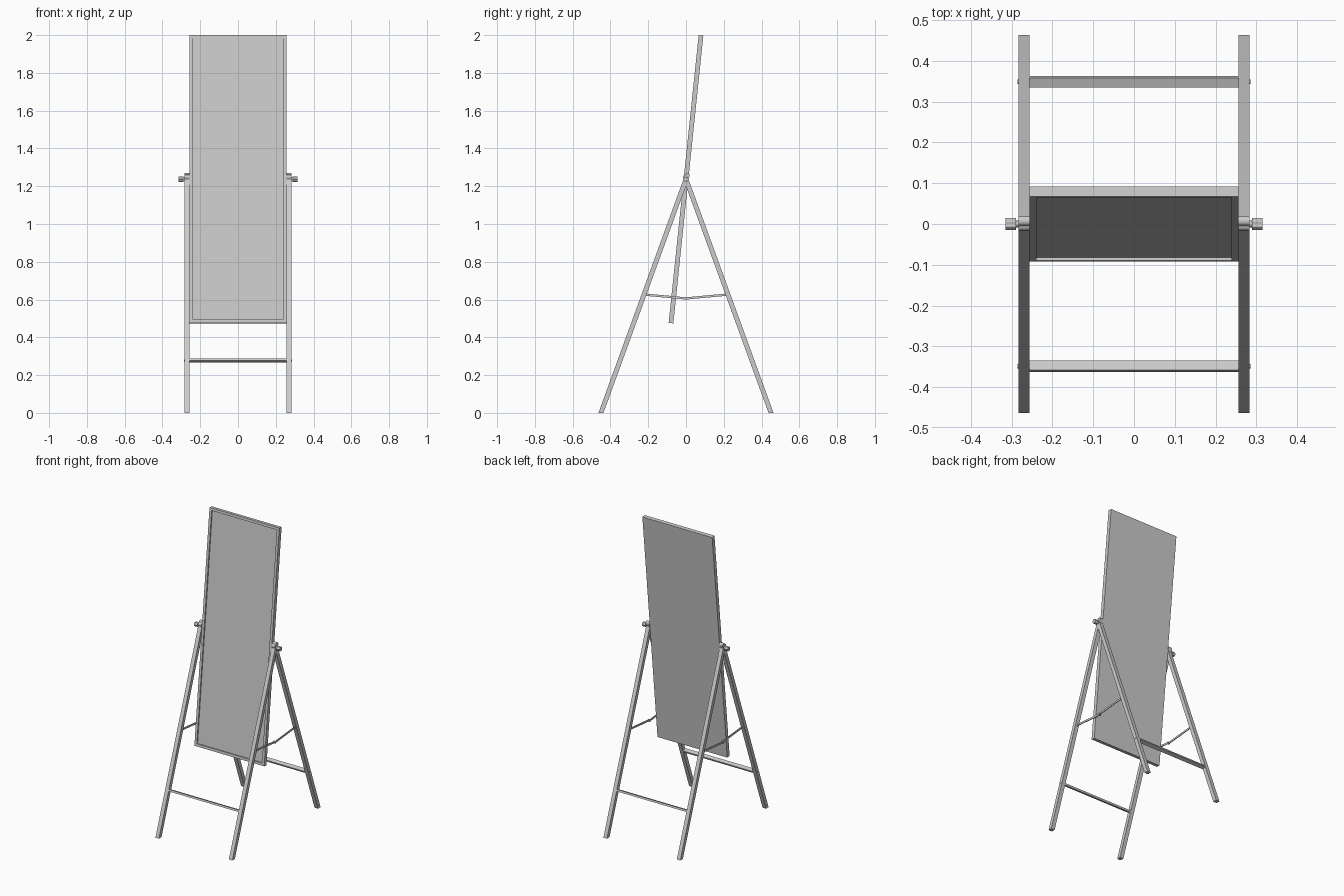
import bpy, bmesh
from math import sin, cos, radians, pi, atan2, hypot
from mathutils import Matrix, Vector

if "Cube" in bpy.data.objects:
    bpy.data.objects.remove(bpy.data.objects["Cube"])

PZ = 1.237                      # pivot height
LEAN, TILT = radians(20), radians(5.95)


def finish(name, bm, smooth=False):
    bmesh.ops.recalc_face_normals(bm, faces=bm.faces)
    me = bpy.data.meshes.new(name)
    bm.to_mesh(me)
    bm.free()
    ob = bpy.data.objects.new(name, me)
    bpy.context.collection.objects.link(ob)
    if smooth:
        bpy.ops.object.select_all(action='DESELECT')
        ob.select_set(True)
        bpy.context.view_layer.objects.active = ob
        bpy.ops.object.shade_smooth_by_angle(angle=radians(35))
    return ob


def prism(name, pts, x0, x1, smooth=False):
    """Extrude a closed (y, z) profile along x."""
    bm = bmesh.new()
    f = bm.faces.new([bm.verts.new((x0, y, z)) for y, z in pts])
    r = bmesh.ops.extrude_face_region(bm, geom=[f])
    vs = [v for v in r['geom'] if isinstance(v, bmesh.types.BMVert)]
    bmesh.ops.translate(bm, verts=vs, vec=(x1 - x0, 0, 0))
    return finish(name, bm, smooth)


def disc(y, z, r, n=16, lobe=0.0):
    return [(y + (r + lobe * cos(6 * a)) * cos(a), z + (r + lobe * cos(6 * a)) * sin(a))
            for a in (2 * pi * i / n for i in range(n))]


def strap(a, b, w, n=8):
    """Rounded-end bar outline from a to b in the yz plane."""
    t = atan2(b[1] - a[1], b[0] - a[0])
    pts = []
    for c, s in ((b, t - pi / 2), (a, t + pi / 2)):
        pts += [(c[0] + w * cos(s + pi * i / n), c[1] + w * sin(s + pi * i / n)) for i in range(n + 1)]
    return pts


# Tilted mirror: one slab with a raised rim around the recessed glass
bm = bmesh.new()
bmesh.ops.create_cube(bm, size=1)
bmesh.ops.scale(bm, vec=(0.513, 0.025, 1.532), verts=bm.verts)
bm.faces.ensure_lookup_table()
front = min(bm.faces, key=lambda f: f.calc_center_median().y)
bmesh.ops.inset_individual(bm, faces=[front], thickness=0.024)
r = bmesh.ops.extrude_discrete_faces(bm, faces=[front])
bmesh.ops.translate(bm, verts=r['faces'][0].verts, vec=(0, 0.008, 0))
bmesh.ops.transform(bm, matrix=Matrix.Translation((0, 0, PZ)) @ Matrix.Rotation(-TILT, 4, 'X'), verts=bm.verts)
finish("mirror_panel", bm)

T = 0.0125                      # half leg thickness
foot = PZ * sin(LEAN) / cos(LEAN)
for d, end in ((-1, "front"), (1, "rear")):
    # Leg outline: flat foot, rounded top just past the pivot
    over = 0.021 if d < 0 else 0.012
    cy, cz = -d * over * sin(LEAN), PZ + over * cos(LEAN)
    ang = pi / 2 + d * LEAN     # direction up the leg
    hw = T / cos(LEAN)
    outline = [(d * foot - hw, 0), (d * foot + hw, 0)]
    outline += [(cy + T * cos(ang - pi / 2 + pi * i / 10), cz + T * sin(ang - pi / 2 + pi * i / 10))
                for i in range(11)]
    for s, side in ((-1, "left"), (1, "right")):
        prism(f"{end}_leg_{side}", outline, s * 0.257, s * 0.283, True)

    # Stretcher between the legs, turned with their lean
    z = 0.278
    c = Vector((d * (foot - z * sin(LEAN) / cos(LEAN)), z))
    u = Vector((-d * sin(LEAN), cos(LEAN))) * 0.006
    v = Vector((cos(LEAN), d * sin(LEAN))) * T
    prism(f"{end}_stretcher", [tuple(c + a * u + b * v) for a, b in ((-1, -1), (-1, 1), (1, 1), (1, -1))],
          -0.258, 0.258)
    for s, side in ((-1, "left"), (1, "right")):
        prism(f"{end}_stretcher_screw_{side}", disc(c.x, c.y, 0.005), s * 0.28, s * 0.2855, True)

for s, side in ((-1, "left"), (1, "right")):
    # Folding brace between front and rear legs
    for d, end in ((-1, "front"), (1, "rear")):
        off = 0.0025 * d
        prism(f"brace_{end}_{side}", strap((d * 0.216, 0.626), (0, 0.606), 0.006),
              s * (0.270 + off) - 0.0025, s * (0.270 + off) + 0.0025, True)
    prism(f"brace_rivet_{side}", disc(0, 0.606, 0.0075), s * 0.263, s * 0.277, True)
    # Pivot bolt and lobed tightening knob
    prism(f"pivot_bolt_{side}", disc(0, PZ, 0.008), s * 0.25, s * 0.293, True)
    prism(f"knob_{side}", disc(0, PZ, 0.0135, 48, 0.0015), s * 0.289, s * 0.315, True)
